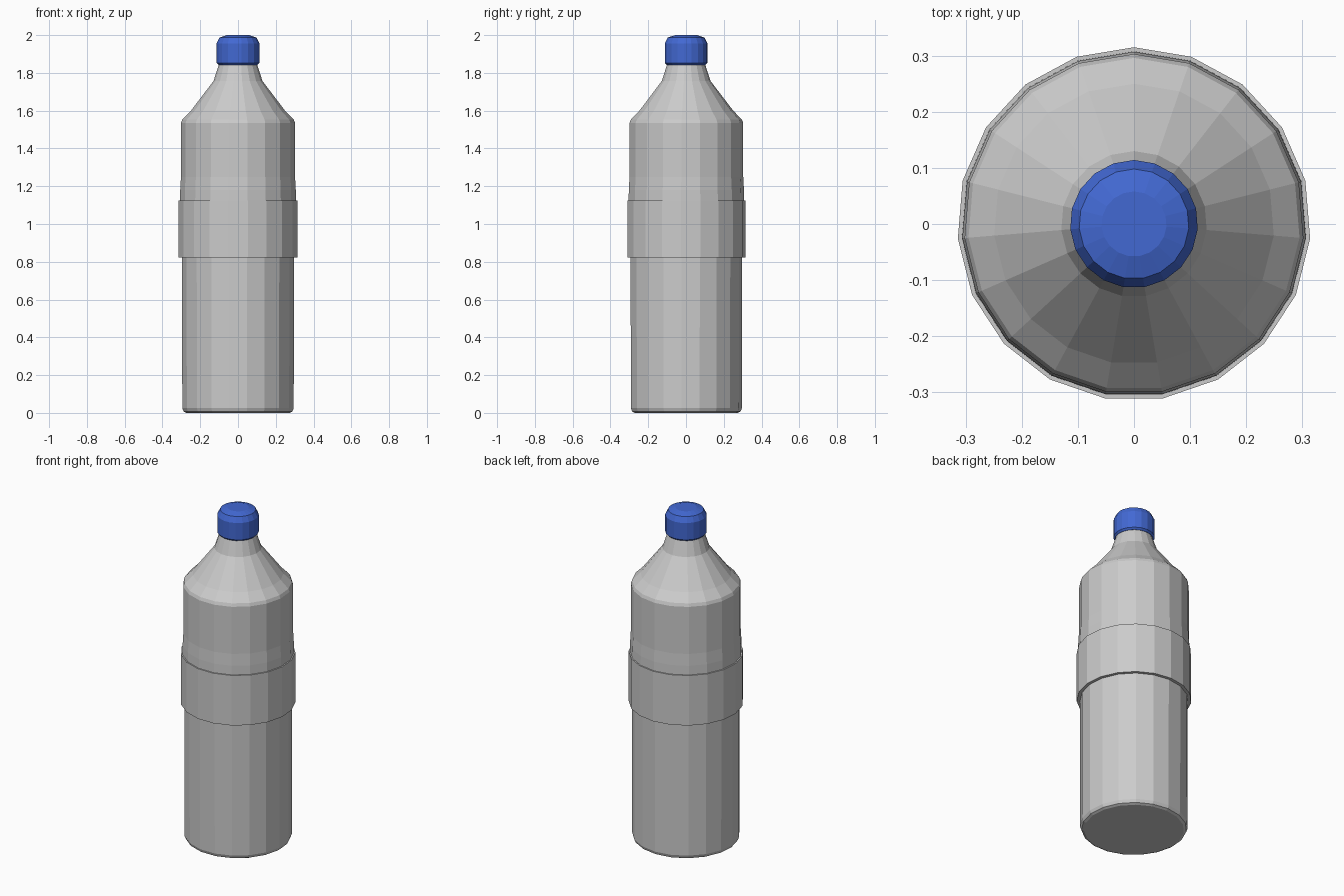
import bpy, bmesh, math

if "Cube" in bpy.data.objects:
    bpy.data.objects.remove(bpy.data.objects["Cube"])

SIDES = 19  # low-poly ring with one corner pointing to +y


def lathe(name, profile, closed=False):
    """Revolve (radius, z) points about z; cap the ends or close the loop."""
    bm = bmesh.new()
    rings = []
    for r, z in profile:
        angles = [math.pi / 2 + 2 * math.pi * i / SIDES for i in range(SIDES)]
        rings.append([bm.verts.new((r * math.cos(a), r * math.sin(a), z)) for a in angles])
    pairs = list(zip(rings, rings[1:]))
    if closed:
        pairs.append((rings[-1], rings[0]))
    else:
        bm.faces.new(rings[0][::-1])
        bm.faces.new(rings[-1])
    for lo, hi in pairs:
        for i in range(SIDES):
            j = (i + 1) % SIDES
            bm.faces.new((lo[i], lo[j], hi[j], hi[i]))
    bmesh.ops.recalc_face_normals(bm, faces=bm.faces)
    mesh = bpy.data.meshes.new(name)
    bm.to_mesh(mesh)
    bm.free()
    obj = bpy.data.objects.new(name, mesh)
    bpy.context.collection.objects.link(obj)
    return obj


# Bottle: rounded base, straight wall, slight swell, shoulder and neck
lathe("bottle_body", [
    (0.275, 0.0), (0.289, 0.007), (0.296, 0.025), (0.297, 0.83),
    (0.308, 1.11), (0.307, 1.18), (0.303, 1.25), (0.303, 1.535),
    (0.296, 1.553), (0.25, 1.60), (0.13, 1.757), (0.103, 1.84), (0.10, 1.86),
])

# Label sleeve wrapped around the middle
lathe("label_band", [(0.292, 0.822), (0.315, 0.822), (0.315, 1.125), (0.300, 1.125)], closed=True)

# Blue screw cap with bevelled edges
cap = lathe("cap", [
    (0.104, 1.843), (0.114, 1.853), (0.114, 1.955),
    (0.098, 1.987), (0.058, 2.0),
])
blue = bpy.data.materials.new("cap_blue")
blue.diffuse_color = (0.055, 0.14, 0.65, 1)
blue.use_nodes = True
blue.node_tree.nodes["Principled BSDF"].inputs["Base Color"].default_value = blue.diffuse_color
cap.data.materials.append(blue)
